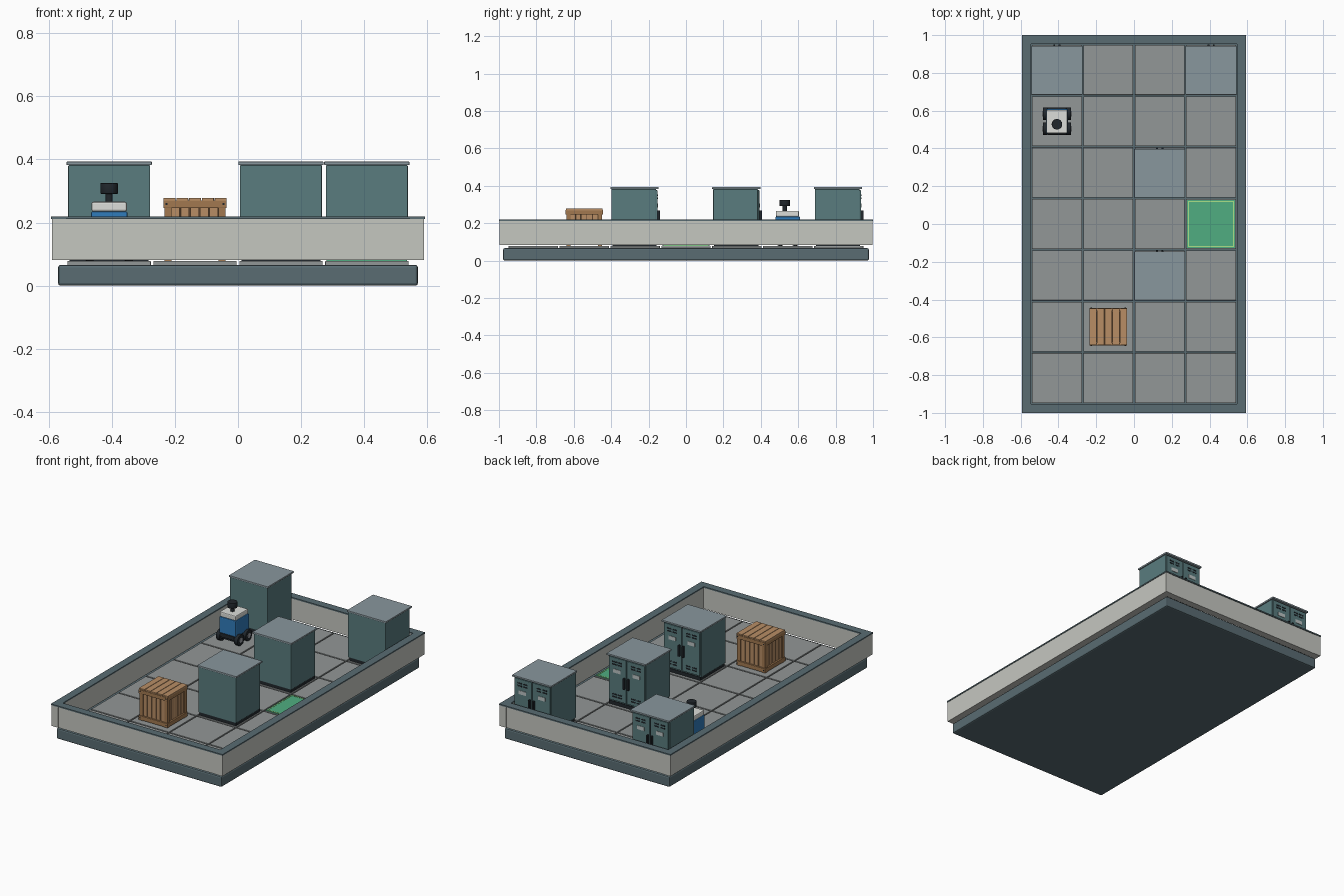
import bpy, bmesh, math
from mathutils import Matrix, Vector

if "Cube" in bpy.data.objects:
    bpy.data.objects.remove(bpy.data.objects["Cube"])

C = 0.272          # grid cell size
FLOOR = 0.078      # top of the tiles


def mat(name, r, g, b):
    m = bpy.data.materials.new(name)
    m.diffuse_color = (r, g, b, 1)
    m.use_nodes = True
    m.node_tree.nodes["Principled BSDF"].inputs["Base Color"].default_value = m.diffuse_color
    return m


SLATE = mat("slate", 0.10, 0.15, 0.17)
CAP = mat("cap_slate", 0.10, 0.15, 0.17)
WALL = mat("wall_cream", 0.56, 0.57, 0.53)
TILE = mat("tile_grey", 0.29, 0.31, 0.31)
TEAL = mat("cabinet_teal", 0.10, 0.20, 0.21)
LID = mat("lid_grey", 0.25, 0.31, 0.34)
BLACK = mat("black", 0.015, 0.02, 0.025)
LABEL = mat("label", 0.5, 0.55, 0.55)
WOOD = mat("wood", 0.36, 0.19, 0.08)
WOOD2 = mat("wood_light", 0.48, 0.27, 0.13)
GREEN = mat("goal_green", 0.08, 0.42, 0.22)
LIME = mat("goal_edge", 0.40, 0.75, 0.25)
BLUE = mat("robot_blue", 0.03, 0.20, 0.50)
WHITE = mat("robot_white", 0.72, 0.73, 0.70)
HUB = mat("hub_grey", 0.35, 0.37, 0.4)


def finish(name, bm, material, bevel):
    me = bpy.data.meshes.new(name)
    bm.to_mesh(me)
    bm.free()
    ob = bpy.data.objects.new(name, me)
    bpy.context.collection.objects.link(ob)
    me.materials.append(material)
    if bevel:
        b = ob.modifiers.new("bevel", 'BEVEL')
        b.width, b.segments = bevel, 2
    return ob


def boxes(name, items, material, origin=(0, 0, 0), bevel=0):
    """One object from boxes given as (x0, x1, y0, y1, z0, z1)."""
    bm = bmesh.new()
    for x0, x1, y0, y1, z0, z1 in items:
        c = Vector(((x0 + x1) / 2, (y0 + y1) / 2, (z0 + z1) / 2)) + Vector(origin)
        s = Matrix.Diagonal((x1 - x0, y1 - y0, z1 - z0, 1))
        bmesh.ops.create_cube(bm, size=1, matrix=Matrix.Translation(c) @ s)
    return finish(name, bm, material, bevel)


def cylinders(name, items, material, origin=(0, 0, 0), bevel=0, axis='Z'):
    """One object from cylinders given as (centre, radius, depth)."""
    bm = bmesh.new()
    rot = Matrix.Rotation(math.pi / 2, 4, 'Y') if axis == 'X' else Matrix()
    for c, r, d in items:
        bmesh.ops.create_cone(bm, cap_ends=True, segments=28, radius1=r, radius2=r, depth=d,
                              matrix=Matrix.Translation(Vector(c) + Vector(origin)) @ rot)
    ob = finish(name, bm, material, bevel)
    for p in ob.data.polygons:
        p.use_smooth = len(p.vertices) == 4
    return ob


def cell(col, row):
    return ((col - 1.5) * C, (row - 3) * C, FLOOR)


# base slab and floor tiles
boxes("base_slab", [(-.57, .57, -.978, .978, 0, .066)], SLATE, bevel=.008)
h = C / 2 - .004
boxes("floor_tiles", [(x - h, x + h, y - h, y + h, .064, FLOOR)
                      for x, y, _ in (cell(c, r) for c in range(4) for r in range(7))],
      TILE, bevel=.0015)

# perimeter walls with thin caps, floating just above the tiles
for s, side in ((-1, "left"), (1, "right")):
    xs = sorted((s * .545, s * .59))
    boxes(side + "_wall", [(*xs, -.997, .997, .082, .212)], WALL)
    xs = sorted((s * .544, s * .593))
    boxes(side + "_wall_cap", [(*xs, -1, 1, .212, .22)], CAP)
for s, side in ((-1, "front"), (1, "back")):
    ys = sorted((s * .952, s * .995))
    boxes(side + "_wall", [(-.545, .545, *ys, .082, .212)], WALL)
    ys = sorted((s * .952, s))
    boxes(side + "_wall_cap", [(-.544, .544, *ys, .212, .22)], CAP)

# goal pad with raised edge
gx, gy, gz = o = cell(3, 3)
boxes("goal_pad", [(-.128, .128, -.128, .128, 0, .003)], GREEN, o)
e, w = .121, .004
boxes("goal_pad_edge", [(-e, e, -e, -e + w, .003, .0045), (-e, e, e - w, e, .003, .0045),
                        (-e, -e + w, -e, e, .003, .0045), (e - w, e, -e, e, .003, .0045)], LIME, o)


def cabinet(n, col, row):
    o = cell(col, row)
    p = f"cabinet_{n}_"
    boxes(p + "plinth", [(-.125, .125, -.122, .115, 0, .022)], BLACK, o)
    boxes(p + "body", [(-.13, .13, -.127, .112, .02, .304)], TEAL, o, .003)
    boxes(p + "lid", [(-.135, .135, -.132, .126, .304, .315)], LID, o, .002)
    # two doors on the back side, with vents, labels and handles
    boxes(p + "doors", [(-.124, -.003, .11, .12, .03, .298), (.003, .124, .11, .12, .03, .298)],
          TEAL, o, .002)
    boxes(p + "door_gap", [(-.003, .003, .11, .114, .03, .298)], BLACK, o)
    vents, labels, handles = [], [], []
    for s in (-1, 1):
        for z in (.05, .066, .252, .268):
            for dx in (-.02, .02):
                x = s * .066 + dx
                vents.append((x - .015, x + .015, .118, .1215, z, z + .008))
        labels.append((s * .066 - .025, s * .066 + .025, .118, .1225, .205, .228))
        handles.append((s * .014 - .005, s * .014 + .005, .118, .134, .12, .19))
    boxes(p + "vents", vents, BLACK, o)
    boxes(p + "labels", labels, LABEL, o)
    boxes(p + "handles", handles, BLACK, o, .002)


for n, (c, r) in enumerate(((0, 6), (3, 6), (2, 4), (2, 2)), 1):
    cabinet(n, c, r)

# wooden crate: inner slats, corner posts, beams and top planks
o = cell(1, 1)
H = .20
boxes("crate_core", [(-.082, .082, -.082, .082, .008, .185)], mat("wood_dark", .10, .05, .025), o)
slats, posts, beams = [], [], []
for i in range(5):
    a = -.076 + i * .0305
    for s in (-1, 1):
        n0, n1 = sorted((s * .08, s * .09))
        slats += [(a, a + .027, n0, n1, .02, .18), (n0, n1, a, a + .027, .02, .18)]
for s in (-1, 1):
    for t in (-1, 1):
        posts.append((*sorted((s * .074, s * .097)), *sorted((t * .074, t * .095)), 0, .185))
    n0, n1 = sorted((s * .086, s * .1))
    for z0, z1 in ((.004, .03), (.168, .192)):
        beams += [(-.1, .1, n0, n1, z0, z1), (n0, n1, -.086, .086, z0, z1)]
boxes("crate_slats", slats, WOOD2, o, .001)
boxes("crate_posts", posts, WOOD, o, .001)
boxes("crate_beams", beams, WOOD, o, .0015)
boxes("crate_top_planks", [(-.1 + i * .0405, -.1 + i * .0405 + .038, -.097, .097, .186, H)
                           for i in range(5)], WOOD2, o, .0015)
boxes("crate_nails", [(s * .09 - .003, s * .09 + .003, t * .1005 - .001, t * .1005 + .001, z, z + .006)
                      for s in (-1, 1) for t in (-1, 1) for z in (.014, .178)], BLACK, o)

# mobile robot
o = cell(0, 5)
boxes("robot_chassis", [(-.05, .05, -.062, .062, .022, .06)], BLACK, o, .003)
boxes("robot_body", [(-.058, .058, -.066, .066, .055, .157)], BLUE, o, .005)
boxes("robot_top_cover", [(-.056, .056, -.064, .06, .157, .188)], WHITE, o, .006)
boxes("robot_bumpers", [(-.05, .05, -.072, -.06, .035, .06), (-.05, .05, .06, .073, .035, .06)],
      BLACK, o, .003)
wheels = [(s * .062, t * .04, .034) for s in (-1, 1) for t in (-1, 1)]
cylinders("robot_wheels", [(c, .034, .026) for c in wheels], BLACK, o, .003, 'X')
cylinders("robot_wheel_hubs", [(c, .015, .03) for c in wheels], HUB, o, 0, 'X')
cylinders("robot_sensor_post", [((0, -.016, .20), .011, .028)], BLACK, o)
cylinders("robot_sensor", [((0, -.016, .23), .028, .034)], BLACK, o, .002)
